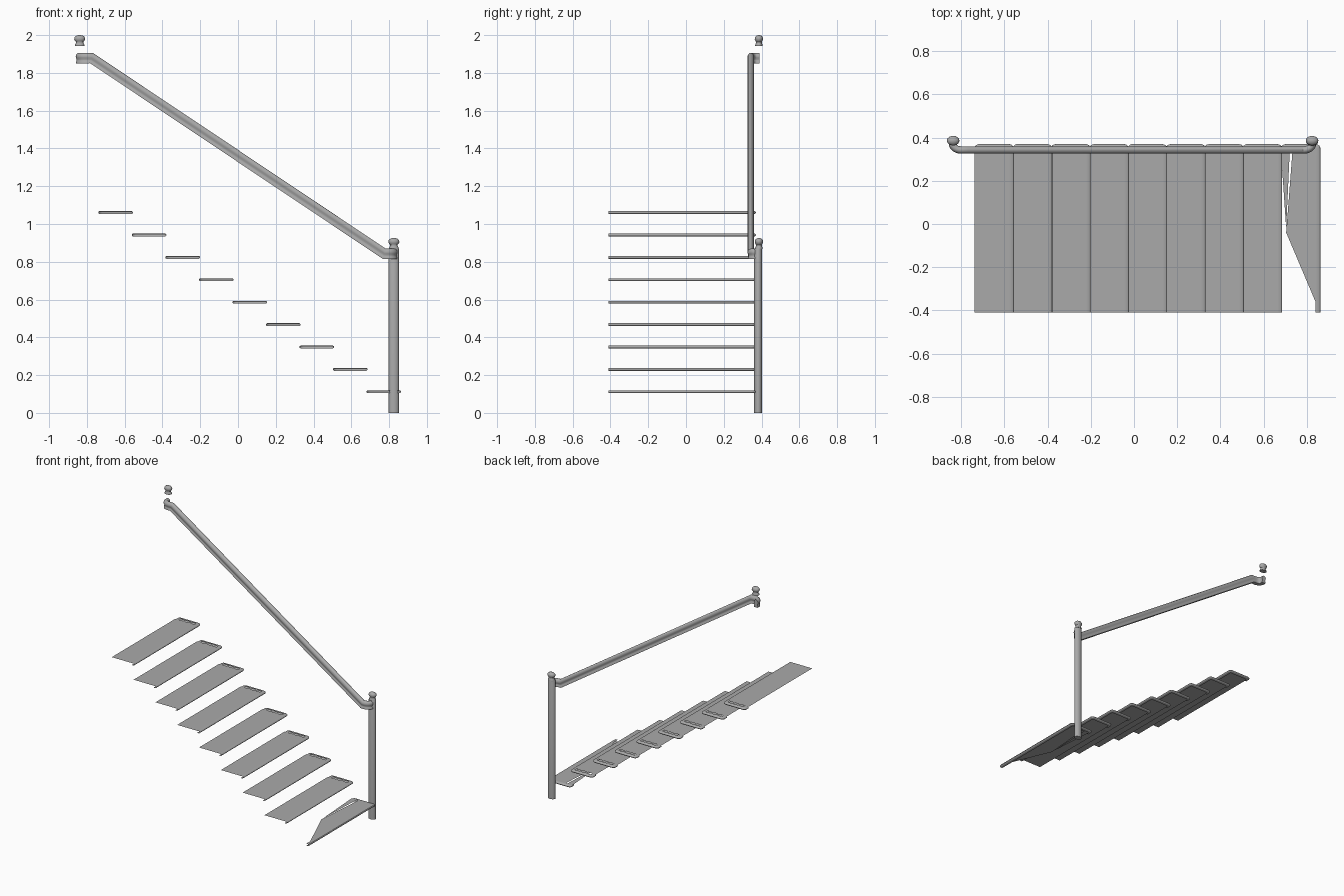
import bpy, bmesh, math
from mathutils import Vector

if "Cube" in bpy.data.objects:
    bpy.data.objects.remove(bpy.data.objects["Cube"])

grey = bpy.data.materials.new("plain_grey")
grey.use_nodes = True
colour = (0.4, 0.4, 0.4, 1)
grey.diffuse_color = colour
grey.node_tree.nodes["Principled BSDF"].inputs["Base Color"].default_value = colour


def finish(name, bm, smooth=True):
    bmesh.ops.recalc_face_normals(bm, faces=bm.faces)
    mesh = bpy.data.meshes.new(name)
    bm.to_mesh(mesh)
    bm.free()
    mesh.materials.append(grey)
    obj = bpy.data.objects.new(name, mesh)
    bpy.context.collection.objects.link(obj)
    if smooth:
        bpy.ops.object.select_all(action='DESELECT')
        obj.select_set(True)
        bpy.context.view_layer.objects.active = obj
        bpy.ops.object.shade_smooth_by_angle(angle=math.radians(40))
    return obj


def bridge(bm, rings, closed):
    for a, b in zip(rings, rings[1:]):
        n = len(a)
        for i in range(n if closed else n - 1):
            j = (i + 1) % n
            bm.faces.new((a[i], a[j], b[j], b[i]))


def plate(bm, points, z):
    bm.faces.new([bm.verts.new((x, y, z)) for x, y in points])


def box_points(x0, y0, x1, y1):
    return [(x0, y0), (x1, y0), (x1, y1), (x0, y1)]


def turned(name, x, y, profile, squash=0.76, sides=24):
    """Oval turned part from (radius, height) pairs."""
    bm = bmesh.new()
    rings = []
    for r, z in profile:
        angles = [math.tau * i / sides for i in range(sides)]
        rings.append([bm.verts.new((x + r * math.cos(a), y + r * squash * math.sin(a), z))
                      for a in angles])
    bridge(bm, rings, True)
    bm.faces.new(rings[0])
    bm.faces.new(rings[-1])
    finish(name, bm)


# Treads: thin sheet, rolled nosing on the front edge and outer end, slotted end
FRONT, BACK, LIP, THICK = -0.41, 0.37, 0.022, 0.015


def nosing(bm, x0, x1, top):
    profile = [(LIP, -THICK), (0.006, -THICK), (0.001, -0.011), (0, -0.0075),
               (0.001, -0.004), (0.006, 0), (LIP, 0)]
    rings = []
    for inset, dz in profile:
        ring = [(x1 - inset, FRONT)]
        for cx, start in ((x1 - LIP, 0), (x0 + LIP, 90)):
            for k in range(5):
                a = math.radians(start + 22.5 * k)
                r = LIP - inset
                ring.append((cx + r * math.cos(a), BACK - LIP + r * math.sin(a)))
        ring.append((x0 + inset, BACK - LIP - 0.02))
        rings.append([bm.verts.new((x, y, top + dz)) for x, y in ring])
    bridge(bm, rings, False)


COUNT, RUN, RISE = 9, 0.1775, 0.1186
for n in range(COUNT):
    x0 = -0.74 + n * RUN
    x1 = x0 + 0.184
    top = 1.068 - n * RISE
    inner, outer = x1 - LIP, BACK - LIP
    slot = outer - 0.018
    bm = bmesh.new()
    nosing(bm, x0, x1, top)
    if n < COUNT - 1:
        plate(bm, box_points(x0, FRONT, inner, slot), top)
        # small bridges across the slot
        for k in range(4):
            bx = x0 + LIP + k * (inner - x0 - LIP) / 3
            plate(bm, box_points(bx - 0.006, slot, bx + 0.006, outer), top)
    else:
        # cut-away starting tread with a thin sliver on its rear side
        plate(bm, [(0.735, outer), (0.705, -0.04), (x1 - 0.002, FRONT), (x1 - 0.002, outer)], top)
        plate(bm, [(x0, outer), (0.705, -0.02), (0.722, outer)], top)
    finish("tread_%d" % (n + 1), bm)

# Newel post and the two knobs
turned("newel_post", 0.825, 0.382, [(0.028, 0), (0.028, 0.865), (0.026, 0.87)])
knob = [(0.026, 0), (0.026, 0.006), (0.021, 0.014), (0.02, 0.022), (0.025, 0.028),
        (0.029, 0.036), (0.028, 0.045), (0.021, 0.053), (0.01, 0.057), (0.002, 0.058)]
for name, x, base in (("post_knob", 0.825, 0.868), ("upper_knob", -0.838, 1.942)):
    turned(name, x, 0.386, [(r, base + z) for r, z in knob])

# Handrail: moulded section swept along the slope, turning back at both ends
path = []
for side, ex, z in ((-1, 0.842, 1.878), (1, 0.828, 0.842)):
    end = [(side * ex, 0.39, z)]
    for k in range(7):
        a = math.radians(15 * k)
        end.append((side * (ex - 0.04 + 0.04 * math.cos(a)), 0.375 - 0.032 * math.sin(a), z))
    end.append((side * 0.775, 0.343, z))
    path += end if side < 0 else end[::-1]
path = [Vector(p) for p in path]

half = [(0, 0.028), (0.008, 0.026), (0.014, 0.02), (0.017, 0.01), (0.016, 0.002),
        (0.012, -0.006), (0.012, -0.014), (0.015, -0.018), (0.015, -0.028)]
section = half + [(-u, v) for u, v in reversed(half[1:])]
bm = bmesh.new()
rings = []
for i, p in enumerate(path):
    before = (p - path[max(i - 1, 0)]).normalized()
    after = (path[min(i + 1, len(path) - 1)] - p).normalized()
    tangent = (before + after).normalized()
    across = Vector((0, 0, 1)).cross(tangent).normalized()
    up = tangent.cross(across)
    rings.append([bm.verts.new(p + across * u + up * v) for u, v in section])
bridge(bm, rings, True)
bm.faces.new(rings[0])
bm.faces.new(rings[-1])
finish("handrail", bm)
